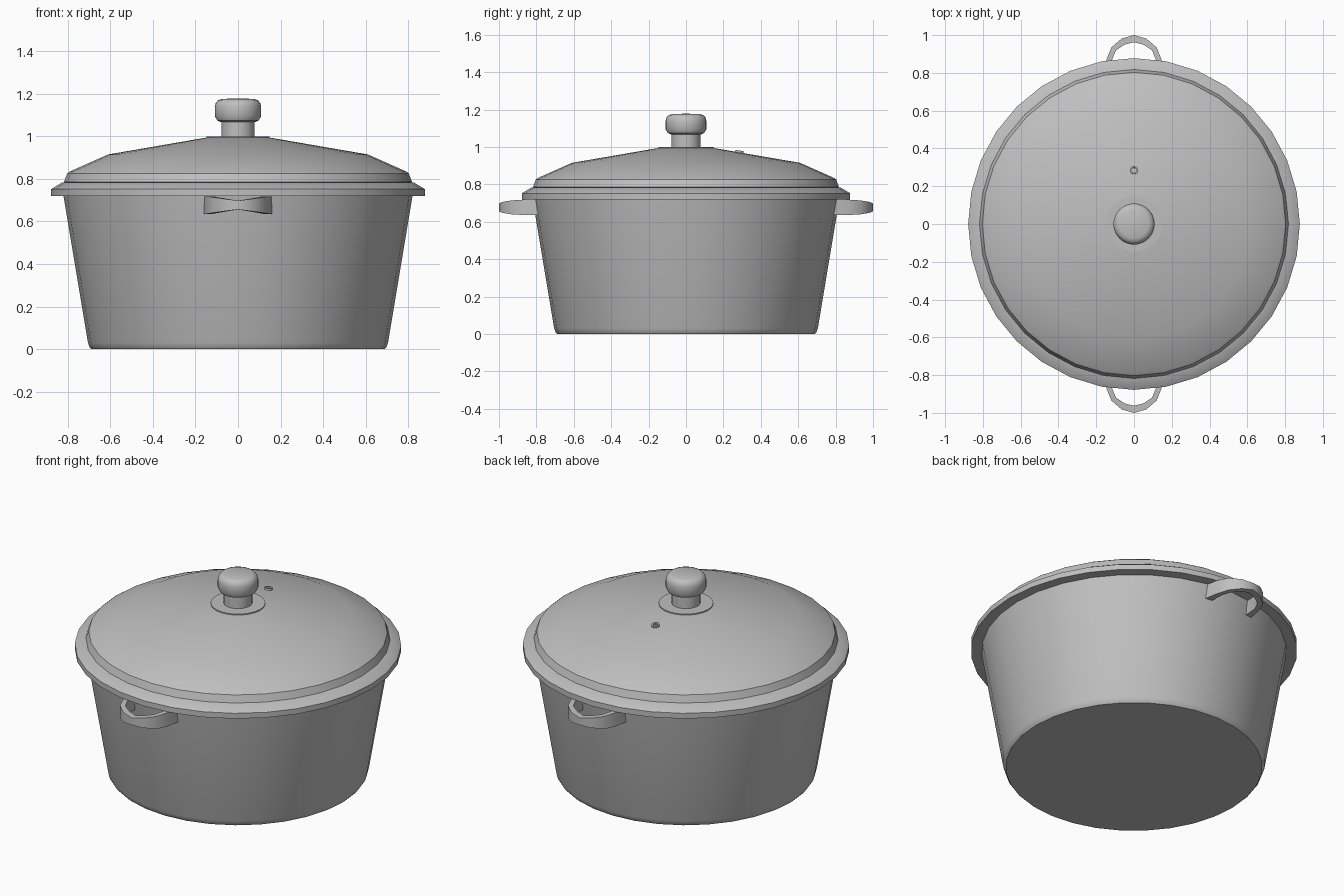
import bpy, bmesh, math
from mathutils import Matrix

if "Cube" in bpy.data.objects:
    bpy.data.objects.remove(bpy.data.objects["Cube"])

steel = bpy.data.materials.new("grey_metal")
steel.diffuse_color = (0.52, 0.52, 0.52, 1)
steel.use_nodes = True
steel.node_tree.nodes["Principled BSDF"].inputs["Base Color"].default_value = steel.diffuse_color


def finish(name, bm, angle=32):
    bmesh.ops.remove_doubles(bm, verts=bm.verts, dist=1e-5)
    bmesh.ops.recalc_face_normals(bm, faces=bm.faces)
    me = bpy.data.meshes.new(name)
    bm.to_mesh(me)
    bm.free()
    me.materials.append(steel)
    for p in me.polygons:
        p.use_smooth = True
    me.set_sharp_from_angle(angle=math.radians(angle))
    ob = bpy.data.objects.new(name, me)
    bpy.context.collection.objects.link(ob)
    return ob


def lathe(name, profile, n=32, closed=False, matrix=None):
    """Revolve (radius, z) points about z."""
    bm = bmesh.new()
    rings = []
    for r, z in profile:
        if r == 0:
            rings.append([bm.verts.new((0, 0, z))] * n)
        else:
            rings.append([bm.verts.new((r * math.cos(2 * math.pi * i / n),
                                        r * math.sin(2 * math.pi * i / n), z))
                          for i in range(n)])
    pairs = list(zip(rings, rings[1:]))
    if closed:
        pairs.append((rings[-1], rings[0]))
    for a, b in pairs:
        for i in range(n):
            j = (i + 1) % n
            bm.faces.new(list(dict.fromkeys((a[i], a[j], b[j], b[i]))))
    if matrix:
        bmesh.ops.transform(bm, matrix=matrix, verts=bm.verts)
    return finish(name, bm)


# Hollow pot with flared rim
lathe("pot_body", [(0, 0), (0.69, 0), (0.698, 0.01), (0.705, 0.03), (0.82, 0.72),
                   (0.878, 0.72), (0.878, 0.752), (0.825, 0.784), (0.79, 0.784),
                   (0.785, 0.72), (0.675, 0.04), (0, 0.04)])

# Domed lid
lathe("lid", [(0, 0.98), (0.15, 0.975), (0.60, 0.897), (0.77, 0.82), (0.78, 0.775),
              (0.818, 0.785), (0.803, 0.826), (0.79, 0.835), (0.61, 0.915),
              (0.15, 0.994), (0, 0.996)])

# Knob: base plate, stem and grip
lathe("knob_base", [(0, 0.98), (0.147, 0.98), (0.147, 1.0), (0, 1.0)])
lathe("knob_stem", [(0, 0.99), (0.077, 0.99), (0.077, 1.08), (0, 1.08)])
lathe("knob_grip", [(0, 1.067), (0.08, 1.067), (0.098, 1.075), (0.109, 1.095),
                    (0.109, 1.14), (0.104, 1.158), (0.093, 1.17), (0.075, 1.176), (0, 1.178)])

# Steam vent ring, tilted to follow the lid
tilt = Matrix.Translation((0, 0.285, 0.971)) @ Matrix.Rotation(-math.radians(9.8), 4, 'X')
lathe("steam_vent", [(0.022, -0.01), (0.022, 0.01), (0.013, 0.01), (0.013, -0.01)],
      n=16, closed=True, matrix=tilt)

# Loop handles: outer x, y, inner x, y, half height
half = [(0.16, 0.79, 0.12, 0.78, 0.041), (0.146, 0.87, 0.116, 0.87, 0.041),
        (0.12, 0.935, 0.095, 0.92, 0.037), (0.065, 0.982, 0.05, 0.95, 0.029),
        (0, 1.0, 0, 0.962, 0.021)]
path = half + [(-a, b, -c, d, h) for a, b, c, d, h in half[-2::-1]]
zc = 0.677
for name, s in (("front_handle", -1), ("back_handle", 1)):
    bm = bmesh.new()
    secs = [[bm.verts.new(p) for p in ((ox, s * oy, zc - h), (ox, s * oy, zc + h),
                                       (ix, s * iy, zc + h), (ix, s * iy, zc - h))]
            for ox, oy, ix, iy, h in path]
    for a, b in zip(secs, secs[1:]):
        for i in range(4):
            j = (i + 1) % 4
            bm.faces.new((a[i], a[j], b[j], b[i]))
    bm.faces.new(secs[0])
    bm.faces.new(secs[-1])
    finish(name, bm)
